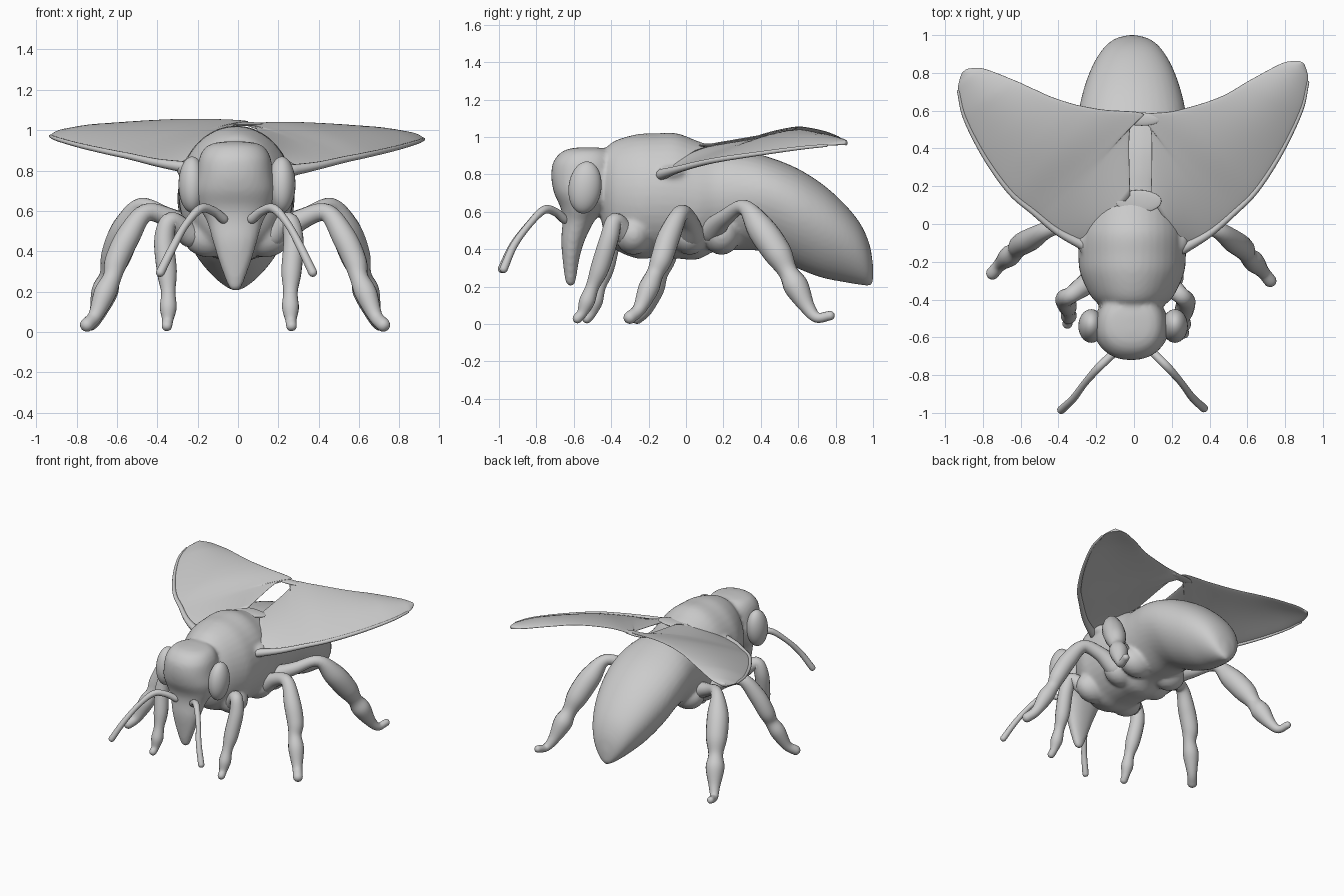
import bpy, bmesh
from math import sin, cos, pi, copysign
from mathutils import Vector

cube = bpy.data.objects.get("Cube")
if cube:
    bpy.data.objects.remove(cube, do_unlink=True)

grey = bpy.data.materials.new("plain_grey")
grey.use_nodes = True
colour = (0.6, 0.6, 0.6, 1)
grey.diffuse_color = colour
grey.node_tree.nodes["Principled BSDF"].inputs["Base Color"].default_value = colour


def spline(points, steps=6):
    """Smooth interpolation through points of any dimension."""
    pts = [Vector(p) for p in points]
    pts = [pts[0] * 2 - pts[1]] + pts + [pts[-1] * 2 - pts[-2]]
    result = []
    for a, b, c, d in zip(pts, pts[1:], pts[2:], pts[3:]):
        for i in range(steps):
            t = i / steps
            result.append((b * 2 + (c - a) * t + (a * 2 - b * 5 + c * 4 - d) * t ** 2
                           + (b * 3 - a - c * 3 + d) * t ** 3) * 0.5)
    return result + [pts[-2]]


def finish(name, bm):
    bmesh.ops.recalc_face_normals(bm, faces=bm.faces[:])
    mesh = bpy.data.meshes.new(name)
    bm.to_mesh(mesh)
    bm.free()
    mesh.materials.append(grey)
    mesh.shade_smooth()
    obj = bpy.data.objects.new(name, mesh)
    bpy.context.collection.objects.link(obj)
    return obj


def loft(name, rings):
    """Skin a list of closed rings and cap both ends."""
    bm = bmesh.new()
    loops = [[bm.verts.new(p) for p in ring] for ring in rings]
    n = len(loops[0])
    for lower, upper in zip(loops, loops[1:]):
        for i in range(n):
            j = (i + 1) % n
            bm.faces.new((lower[i], lower[j], upper[j], upper[i]))
    bm.faces.new(loops[0])
    bm.faces.new(loops[-1])
    return finish(name, bm)


def angles(n):
    return [2 * pi * i / n for i in range(n)]


def tube(name, points, sides=16):
    """Rounded limb through points of x, y, z, radius."""
    path = spline(points)
    centres = [p.to_3d() for p in path]
    radii = [p[3] for p in path]
    first = (centres[1] - centres[0]).normalized()
    last = (centres[-1] - centres[-2]).normalized()
    a, b, ra, rb = centres[0], centres[-1], radii[0], radii[-1]
    # rounded ends
    bends = [pi / 2 * k / 5 for k in range(1, 5)]
    centres = ([a - first * ra * sin(k) for k in reversed(bends)] + centres
               + [b + last * rb * sin(k) for k in bends])
    radii = [ra * cos(k) for k in reversed(bends)] + radii + [rb * cos(k) for k in bends]
    normal = first.orthogonal().normalized()
    rings = []
    for i, c in enumerate(centres):
        along = (centres[min(i + 1, len(centres) - 1)] - centres[max(i - 1, 0)]).normalized()
        normal = (normal - along * normal.dot(along)).normalized()
        other = along.cross(normal)
        rings.append([c + (normal * cos(t) + other * sin(t)) * radii[i] for t in angles(sides)])
    return loft(name, rings)


def ellipsoid(name, centre, size, tilt=(0, 0, 0)):
    bm = bmesh.new()
    bmesh.ops.create_uvsphere(bm, u_segments=28, v_segments=18, radius=1)
    obj = finish(name, bm)
    obj.location, obj.scale, obj.rotation_euler = centre, size, tilt
    return obj


# Thorax and abdomen in one: y, bottom, top, half width
stations = [(-.46, .6, .86, .08), (-.435, .48, .93, .16), (-.38, .4, .98, .22),
            (-.26, .35, 1.015, .275), (-.16, .355, 1.02, .285), (-.05, .35, 1.02, .285),
            (.06, .345, .98, .275), (.16, .39, .945, .26), (.28, .395, .93, .27),
            (.42, .385, .9, .285), (.58, .305, .84, .28), (.72, .25, .755, .25),
            (.84, .225, .65, .205), (.93, .21, .54, .15), (.98, .205, .43, .09),
            (1, .215, .32, .02)]
rings = []
for y, low, high, w in spline(stations):
    mid, h = (low + high) / 2, (high - low) / 2
    egg = .2 * min(1, max(0, y * 2))
    rings.append([(w * cos(t) * (1 + egg * sin(t)) - .01, y, mid + h * sin(t)) for t in angles(40)])
trunk = [loft("body", rings)]

# Hip and wing-root bulges, and the head
for side in (1, -1):
    for part, y in (("front_hip", -.28), ("middle_hip", .02), ("hind_hip", .19)):
        trunk.append(ellipsoid(part, (side * .14 - .005, y, .48), (.13, .1, .11)))
    trunk.append(ellipsoid("wing_root", (side * .24 - .01, -.08, .81), (.06, .08, .04)))

# Head with tapering snout: z, front, back, half width
head = [(.205, -.63, -.6, .015), (.23, -.645, -.59, .035), (.35, -.66, -.57, .08),
        (.45, -.667, -.54, .11), (.55, -.66, -.49, .14), (.62, -.67, -.43, .18),
        (.7, -.705, -.38, .2), (.78, -.72, -.37, .19), (.85, -.715, -.37, .18),
        (.89, -.695, -.38, .165), (.92, -.665, -.4, .14), (.937, -.625, -.43, .1),
        (.945, -.57, -.48, .03)]


def squarish(value):
    return copysign(abs(value) ** 0.9, value)


trunk.append(loft("head", [[(w * squarish(cos(t)) - .015,
                             (f + b) / 2 + (b - f) / 2 * squarish(sin(t)), z)
                            for t in angles(40)] for z, f, b, w in spline(head)]))

# Limbs as x, y, z, radius
limbs = {
    "front_leg": [(.18, -.32, .48, .06), (.25, -.38, .55, .045), (.275, -.41, .46, .05),
                  (.265, -.46, .3, .05), (.26, -.5, .2, .036), (.26, -.53, .12, .042),
                  (.262, -.555, .06, .028), (.265, -.58, .03, .026)],
    "middle_leg": [(.2, .03, .48, .07), (.32, .01, .56, .05), (.44, -.03, .59, .045),
                   (.525, -.09, .47, .06), (.58, -.13, .35, .058), (.6, -.165, .27, .046),
                   (.635, -.2, .19, .055), (.68, -.25, .08, .036), (.72, -.3, .035, .034)],
    "hind_leg": [(.18, .14, .5, .07), (.33, .21, .57, .045), (.46, .31, .625, .04),
                 (.53, .4, .51, .075), (.58, .49, .38, .075), (.61, .545, .28, .052),
                 (.635, .59, .2, .066), (.67, .65, .09, .04), (.7, .7, .035, .028),
                 (.72, .77, .045, .025)],
    "antenna": [(.07, -.65, .56, .024), (.12, -.7, .6, .022), (.18, -.76, .61, .022),
                (.25, -.84, .53, .018), (.31, -.92, .42, .02), (.37, -.975, .295, .022)],
}
# right limbs: outward stretch, and backward shift growing towards the foot
right_pose = {"front_leg": (1.33, .09), "middle_leg": (1.04, .07),
              "hind_leg": (1.04, 0), "antenna": (1.04, -.03)}
for name, points in limbs.items():
    stretch, shift = right_pose[name]
    tube("left_" + name, points)
    tube("right_" + name, [(-x * stretch, y + shift * (.6 - z), z, r) for x, y, z, r in points])

# Fuse the trunk into one skin with soft joins
bpy.ops.object.select_all(action="DESELECT")
for obj in trunk:
    obj.select_set(True)
bpy.context.view_layer.objects.active = trunk[0]
bpy.ops.object.join()
remesh = trunk[0].modifiers.new("fuse", "REMESH")
remesh.mode, remesh.voxel_size, remesh.use_smooth_shade = "VOXEL", .013, True
soften = trunk[0].modifiers.new("soften", "SMOOTH")
soften.factor, soften.iterations = .5, 6

# Eyes
for side, label in ((1, "left_"), (-1, "right_")):
    ellipsoid(label + "eye", (side * .222 - .005, -.54, .73), (.068, .088, .14), (-.12, 0, 0))

# Wings: matching points on the leading and trailing edges
leading = [(.26, -.13, .8), (.4, -.05, .825), (.53, .06, .855), (.65, .18, .88),
           (.78, .38, .91), (.885, .6, .94), (.92, .75, .955), (.915, .81, .96), (.9, .85, .965)]
trailing = [(.09, .14, .95), (.09, .49, 1.01), (.04, .575, 1.03), (.22, .6, 1.04),
            (.45, .67, 1.03), (.62, .765, 1.01), (.77, .845, .985), (.83, .862, .975),
            (.875, .864, .967)]


def right_side(p):
    """Mirror a wing point, with the inner edge closer to the middle."""
    x, y, z = p
    return Vector((.1 * max(0, 1 - x / .3) - x * 1.01, y + .01 - .14 * max(0, x - .5), z + .015))


def wing(label, place):
    rings = []
    for a, b in zip(spline(leading, 8), spline(trailing, 8)):
        a, b = place(a), place(b)
        ring = []
        for t in angles(40):
            v = (1 - cos(t)) / 2
            p = a.lerp(b, v)
            p.z += .02 * sin(pi * v) * min(1, (b - a).length * 3) + .012 * sin(t)
            ring.append(p)
        rings.append(ring)
    loft(label + "wing", rings)
    tube(label + "wing_vein", [(*place(p), r) for p, r in
                               zip(leading, (.03, .02, .016, .014, .012, .01, .008))], 10)


wing("left_", Vector)
wing("right_", right_side)
ellipsoid("rear_wing_bridge", (.04, .555, 1.03), (.1, .035, .01))
ellipsoid("front_wing_bridge", (.025, .12, .955), (.12, .06, .01))
